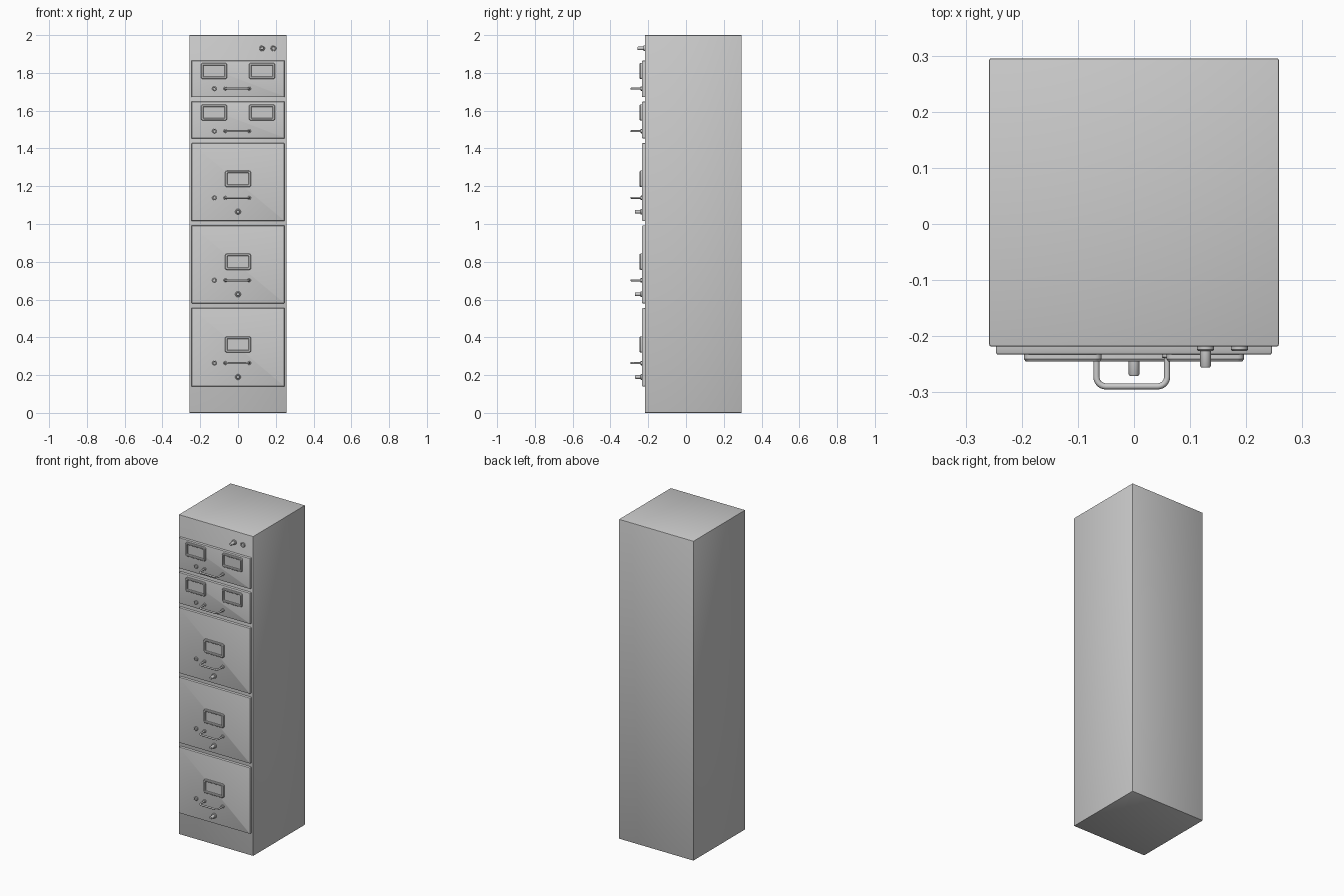
import bpy, bmesh
from math import sin, cos, pi, radians

if "Cube" in bpy.data.objects:
    bpy.data.objects.remove(bpy.data.objects["Cube"])


def finish(name, bm, smooth=True):
    bmesh.ops.remove_doubles(bm, verts=bm.verts, dist=1e-6)
    bmesh.ops.recalc_face_normals(bm, faces=bm.faces)
    mesh = bpy.data.meshes.new(name)
    bm.to_mesh(mesh)
    bm.free()
    ob = bpy.data.objects.new(name, mesh)
    bpy.context.collection.objects.link(ob)
    if smooth:
        bpy.ops.object.select_all(action='DESELECT')
        ob.select_set(True)
        bpy.context.view_layer.objects.active = ob
        bpy.ops.object.shade_smooth_by_angle(angle=radians(35))
    return ob


def loft(name, loops):
    # Join matching loops of points and cap both ends
    bm = bmesh.new()
    rings = [[bm.verts.new(p) for p in loop] for loop in loops]
    n = len(rings[0])
    for a, b in zip(rings, rings[1:]):
        for i in range(n):
            j = (i + 1) % n
            bm.faces.new((a[i], a[j], b[j], b[i]))
    bm.faces.new(rings[0])
    bm.faces.new(rings[-1])
    return finish(name, bm)


def rounded_rect(cx, cz, hw, hh, r, y, seg=4):
    pts = []
    for k, (sx, sz) in enumerate([(1, 1), (-1, 1), (-1, -1), (1, -1)]):
        for i in range(seg + 1):
            a = (k + i / seg) * pi / 2
            pts.append((cx + sx * (hw - r) + r * cos(a), y,
                        cz + sz * (hh - r) + r * sin(a)))
    return pts


def plate(name, cx, cz, profile):
    # profile rows: half width, half height, corner radius, y
    return loft(name, [rounded_rect(cx, cz, *row) for row in profile])


def turned(name, cx, cz, profile, seg=24):
    # profile rows: radius, y; turned about an axis along y
    return loft(name, [[(cx + r * cos(2 * pi * i / seg), y,
                         cz + r * sin(2 * pi * i / seg)) for i in range(seg)]
                       for r, y in profile])


def lock(name, x, z, r, y):
    # Flat ring with a recessed core
    turned(name, x, z, [(r, y + .004), (r, y - .006), (r - .002, y - .008),
                        (r * .65, y - .008), (r * .55, y - .004)])


def knob(name, x, z, y, tip):
    turned(name, x, z, [(.015, y + .004), (.015, y - .006), (.013, y - .008),
                        (.0095, y - .008), (.0095, tip + .003), (.0075, tip)])


def handle(name, x, z):
    # Rounded U-shaped bar
    hw, out, r = .063, -.2895, .017
    pts = [(x - hw, FRONT + .004)]
    for cx, start in ((x - hw + r, pi), (x + hw - r, 1.5 * pi)):
        for i in range(7):
            a = start + i * pi / 12
            pts.append((cx + r * cos(a), out + r + r * sin(a)))
    pts.append((x + hw, FRONT + .004))
    cu = bpy.data.curves.new(name, 'CURVE')
    cu.dimensions = '3D'
    cu.bevel_depth = .0055
    cu.bevel_resolution = 3
    cu.use_fill_caps = True
    sp = cu.splines.new('POLY')
    sp.points.add(len(pts) - 1)
    for p, (px, py) in zip(sp.points, pts):
        p.co = (px, py, z, 1)
    bpy.context.collection.objects.link(bpy.data.objects.new(name, cu))
    # Mounting collars
    for side, s in (("left", -1), ("right", 1)):
        turned(f"{name}_{side}_collar", x + s * hw, z,
               [(.0095, FRONT + .003), (.0095, FRONT - .004), (.0075, FRONT - .006)])


FACE, FRONT = -.218, -.233

# Cabinet body
bm = bmesh.new()
bmesh.ops.create_cube(bm, size=1)
for v in bm.verts:
    v.co = (v.co.x * .516, v.co.y * .513 + .0385, v.co.z * 2 + 1)
bmesh.ops.bevel(bm, geom=bm.edges[:], offset=.003, segments=2, profile=.5, affect='EDGES')
finish("cabinet_body", bm)

# Drawers: bottom, top, label centre, handle height, knob height, label x positions
drawers = [
    (.140, .555, .362, .264, .19, (0,)),
    (.580, .992, .800, .702, .628, (0,)),
    (1.016, 1.428, 1.239, 1.138, 1.065, (0,)),
    (1.453, 1.648, 1.590, 1.492, None, (-.127, .127)),
    (1.672, 1.865, 1.810, 1.717, None, (-.127, .127)),
]
for n, (lo, hi, label_z, handle_z, knob_z, label_xs) in enumerate(drawers, 1):
    hh = (hi - lo) / 2
    plate(f"drawer_{n}", 0, (lo + hi) / 2,
          [(.246, hh, .003, FACE + .005), (.246, hh, .003, FRONT + .004),
           (.2445, hh - .0015, .003, FRONT + .001), (.242, hh - .004, .003, FRONT)])
    # Label holders: raised rounded rim around a recessed card
    for k, lx in enumerate(label_xs, 1):
        plate(f"label_holder_{n}_{k}", lx, label_z,
              [(.069, .043, .011, FRONT + .003), (.069, .043, .011, FRONT - .008),
               (.066, .040, .009, FRONT - .012), (.059, .033, .007, FRONT - .012),
               (.056, .030, .005, FRONT - .008), (.056, .030, .005, FRONT - .002)])
    handle(f"handle_{n}", -.004, handle_z)
    lock(f"drawer_lock_{n}", -.125, handle_z, .012, FRONT)
    if knob_z:
        knob(f"knob_{n}", 0, knob_z, FRONT, -.271)

# Top panel knob and lock
knob("top_knob", .1275, 1.93, FACE, -.256)
lock("top_lock", .188, 1.93, .015, FACE)
